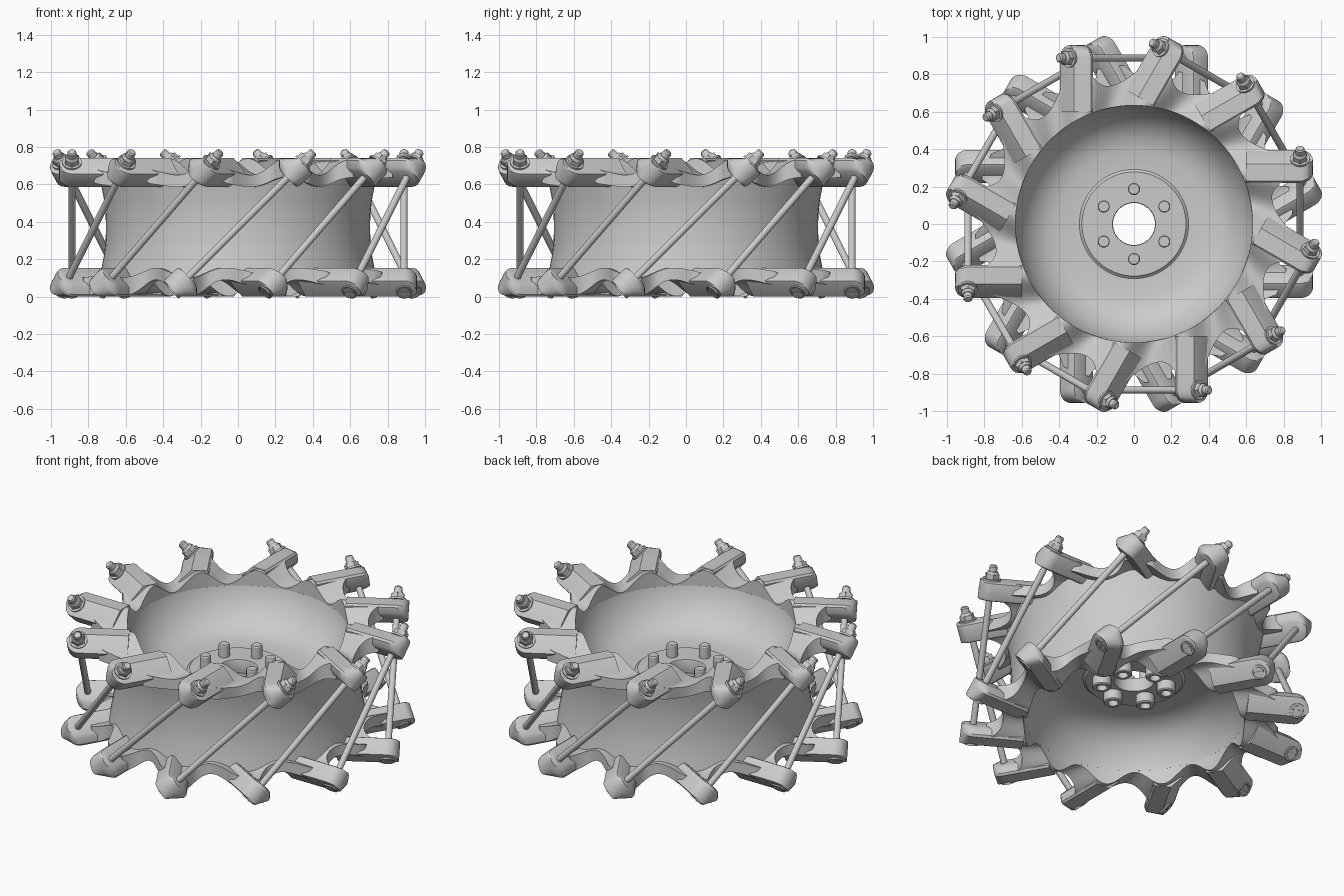
import bpy, bmesh
from math import sin, cos, asin, pi, radians
from mathutils import Matrix, Vector

if "Cube" in bpy.data.objects:
    bpy.data.objects.remove(bpy.data.objects["Cube"])

N = 12          # arms per side
MID = 0.37      # mid height, the wheel is symmetric about it
V = 0.888       # distance of rods from the axle
U = 0.31        # sideways offset of each arm


def finish(bm, name, angle=35):
    bmesh.ops.recalc_face_normals(bm, faces=bm.faces)
    me = bpy.data.meshes.new(name)
    bm.to_mesh(me)
    bm.free()
    ob = bpy.data.objects.new(name, me)
    bpy.context.collection.objects.link(ob)
    bpy.ops.object.select_all(action='DESELECT')
    ob.select_set(True)
    bpy.context.view_layer.objects.active = ob
    bpy.ops.object.shade_smooth_by_angle(angle=radians(angle))
    return ob


def flipped(ob, name):
    """Copy turned half round, for the other side of the wheel."""
    c = bpy.data.objects.new(name, ob.data)
    c.rotation_euler = (pi, 0, 0)
    c.location.z = 2 * MID
    bpy.context.collection.objects.link(c)


def loft(bm, rings, closed=False):
    """Bridge equal loops of points; cap the ends unless closed."""
    vs = [[bm.verts.new(p) for p in r] for r in rings]
    n = len(vs[0])
    for i in range(len(vs) if closed else len(vs) - 1):
        a, b = vs[i], vs[(i + 1) % len(vs)]
        for j in range(n):
            bm.faces.new((a[j], a[(j + 1) % n], b[(j + 1) % n], b[j]))
    if not closed:
        bm.faces.new(vs[0])
        bm.faces.new(vs[-1])


def lathe(bm, profile, steps, mat=Matrix()):
    loft(bm, [[mat @ Vector((r * cos(t), r * sin(t), z)) for r, z in profile]
              for t in (2 * pi * i / steps for i in range(steps))], True)


def cyl(bm, r, z0, z1, sides, mat, r2=None):
    bmesh.ops.create_cone(bm, cap_ends=True, segments=sides, radius1=r,
                          radius2=r if r2 is None else r2, depth=z1 - z0,
                          matrix=mat @ Matrix.Translation((0, 0, (z0 + z1) / 2)))


# Hub body: double dish with a waisted outer wall and a centre bore
half = [(0.112, 0.035), (0.115, 0.043), (0.278, 0.043), (0.284, 0.036), (0.292, 0.03),
        (0.40, 0.034), (0.47, 0.052), (0.53, 0.09), (0.575, 0.14), (0.605, 0.19),
        (0.625, 0.235), (0.634, 0.27), (0.74, 0.27), (0.73, 0.22), (0.715, 0.14), (0.708, 0.07)]
bm = bmesh.new()
lathe(bm, [(r, MID + h) for r, h in half] + [(0.706, MID)] +
      [(r, MID - h) for r, h in reversed(half)], 96)
finish(bm, "hub_body", 30)

# Wavy rim ring whose lobes grow into the arm roots
bm = bmesh.new()
rings = []
per = 24
for i in range(N * per):
    c = 30 * ((i % per) / per) - 15
    t = min(1, max(0, (abs(c) - 5) / 10))
    outer = 0.75 + 0.10 * (1 - t) ** 2.2
    w = cos(radians(12 * (c + 4)))
    top, low = 0.694 + 0.044 * w, 0.612 + 0.026 * w
    rows = [0.634 + (outer - 0.634) * k / 7 for k in range(8)]
    pts = [(r, top) for r in rows] + [(r, low) for r in rows[:1:-1]] + [(0.66, 0.59), (0.634, 0.60)]
    base = radians(30 * (i // per) + c)
    rings.append([(r * cos(base + asin(U / r)), r * sin(base + asin(U / r)), z) for r, z in pts])
loft(bm, rings, True)
flipped(finish(bm, "upper_rim", 50), "lower_rim")

# Arms: slanted bars, rounded about the rod axis at the tip
prof = [(-.09, .728), (-.08, .74), (.01, .74), (.08, .668), (.086, .656), (.078, .645),
        (.02, .592), (.008, .587), (-.004, .592), (-.08, .668), (-.09, .69)]
bm = bmesh.new()
for k in range(N):
    rot = Matrix.Rotation(radians(30 * k), 4, 'Z')
    stations = [(0.6, 1), (0.75, 1), (V, 1)]
    stations += [(V + 0.068 * sin(a), cos(a)) for a in (radians(d) for d in (15, 30, 45, 60, 73, 83, 88))]
    rings = []
    for v, f in stations:
        ring = []
        for d, z in prof:
            u, h = U + d, z - MID
            p, q = (u + h) / 2, (u - h) / 2 * f
            ring.append(rot @ Vector((v, p + q, MID + p - q)))
        rings.append(ring)
    loft(bm, rings)
flipped(finish(bm, "upper_arms"), "lower_arms")

# Slanted roller rods with nuts on top and slotted heads below
rods, nuts, heads = bmesh.new(), bmesh.new(), bmesh.new()
for k in range(N):
    m = (Matrix.Rotation(radians(30 * k), 4, 'Z') @ Matrix.Translation((V, 0, MID))
         @ Matrix.Rotation(radians(-45), 4, 'X'))
    cyl(rods, 0.019, -0.48, 0.53, 20, m)
    cyl(rods, 0.024, 0.53, 0.565, 20, m)
    cyl(rods, 0.024, 0.565, 0.573, 20, m, 0.018)
    cyl(nuts, 0.052, 0.484, 0.496, 28, m)
    cyl(nuts, 0.043, 0.496, 0.524, 6, m)
    cyl(nuts, 0.036, 0.524, 0.538, 24, m, 0.028)
    lathe(heads, [(0.036, -0.494), (0.044, -0.494), (0.044, -0.47), (0.036, -0.47)], 28, m)
    cyl(heads, 0.03, -0.492, -0.47, 24, m)
    bmesh.ops.create_cube(heads, size=1, matrix=m @ Matrix.Translation((0, 0, -0.491))
                          @ Matrix.Diagonal((0.055, 0.01, 0.01, 1)))
finish(rods, "roller_rods")
finish(nuts, "rod_nuts")
finish(heads, "rod_heads")

# Hub bolts: plain ends above, socket heads below
pins, caps = bmesh.new(), bmesh.new()
for k in range(6):
    a = pi / 2 + k * pi / 3
    m = Matrix.Translation((0.187 * cos(a), 0.187 * sin(a), MID))
    cyl(pins, 0.032, 0, 0.114, 24, m)
    cyl(pins, 0.032, 0.114, 0.12, 24, m, 0.028)
    lathe(caps, [(0.03, -0.04), (0.054, -0.04), (0.054, -0.1), (0.048, -0.106), (0.03, -0.106)], 32, m)
    cyl(caps, 0.032, -0.07, -0.04, 6, m)
finish(pins, "hub_bolt_ends")
finish(caps, "hub_bolt_heads")
